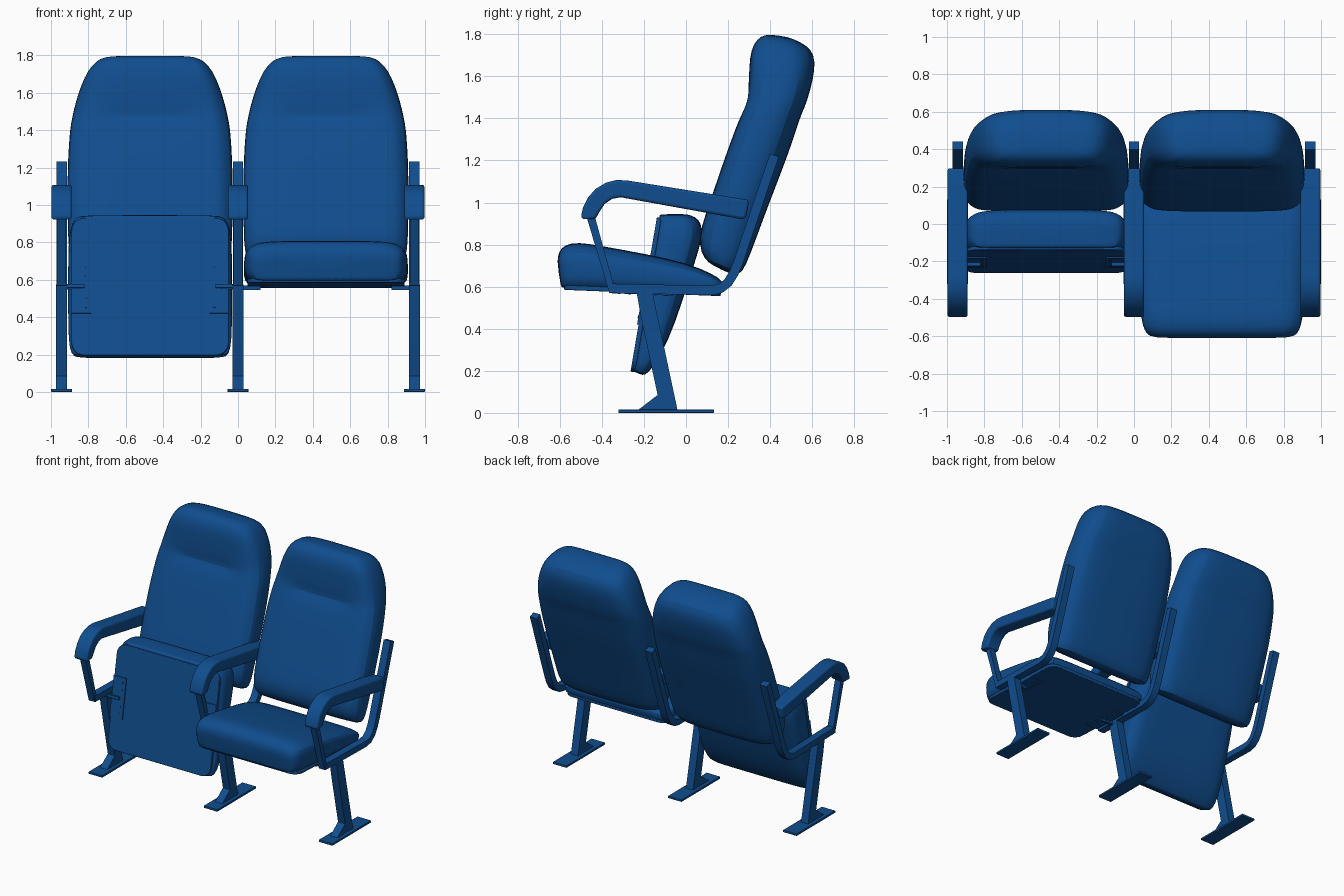
import bpy, bmesh, math
from mathutils import Matrix, Vector

cube = bpy.data.objects.get("Cube")
if cube:
    bpy.data.objects.remove(cube, do_unlink=True)

blue = bpy.data.materials.new("seat blue")
blue.use_nodes = True
blue.diffuse_color = (0.005, 0.075, 0.275, 1)
blue.node_tree.nodes["Principled BSDF"].inputs["Base Color"].default_value = blue.diffuse_color


def finish(name, bm, matrix=Matrix(), bevel=0, subsurf=0):
    bmesh.ops.recalc_face_normals(bm, faces=bm.faces)
    mesh = bpy.data.meshes.new(name)
    bm.to_mesh(mesh)
    bm.free()
    mesh.transform(matrix)
    mesh.materials.append(blue)
    mesh.shade_smooth()
    mesh.set_sharp_from_angle(angle=math.radians(40))
    ob = bpy.data.objects.new(name, mesh)
    bpy.context.collection.objects.link(ob)
    if bevel:
        mod = ob.modifiers.new("bevel", 'BEVEL')
        mod.width, mod.segments, mod.limit_method = bevel, 3, 'ANGLE'
        mod.angle_limit = math.radians(50)
    if subsurf:
        mod = ob.modifiers.new("smooth", 'SUBSURF')
        mod.levels = mod.render_levels = subsurf
    return ob


def prism(name, pts, lo, hi, axis='X', **kw):
    """Extrude a flat outline: (y, z) points along X or (x, y) points along Z."""
    bm = bmesh.new()
    rings = []
    for d in (lo, hi):
        rings.append([bm.verts.new((d, a, b) if axis == 'X' else (a, b, d)) for a, b in pts])
    n = len(pts)
    for i in range(n):
        j = (i + 1) % n
        bm.faces.new((rings[0][i], rings[0][j], rings[1][j], rings[1][i]))
    for ring in rings:
        bm.faces.new(ring)
    return finish(name, bm, **kw)


def rect(x0, x1, y0, y1, r=0):
    """Rectangle outline, with rounded corners if r is given."""
    if not r:
        return [(x0, y0), (x1, y0), (x1, y1), (x0, y1)]
    out = []
    corners = [(x1 - r, y1 - r), (x0 + r, y1 - r), (x0 + r, y0 + r), (x1 - r, y0 + r)]
    for k, (cx, cy) in enumerate(corners):
        for s in range(7):
            a = math.pi / 2 * (k + s / 6)
            out.append((cx + r * math.cos(a), cy + r * math.sin(a)))
    return out


def ribbon(path, width):
    """Outline of a strip of constant width along a (y, z) path."""
    pts = [Vector(p) for p in path]
    left, right = [], []
    for i, p in enumerate(pts):
        t = (pts[min(i + 1, len(pts) - 1)] - pts[max(i - 1, 0)]).normalized()
        n = Vector((-t.y, t.x)) * width / 2
        left.append(tuple(p + n))
        right.append(tuple(p - n))
    return left + right[::-1]


def loft(name, rows, n_a, n_b, matrix, shape=None):
    """Cushion skinned over rounded sections; each row is edge a, edge b, half width."""
    wide, deep = 16, 5
    square = [(-1 + 2 * i / wide, -1) for i in range(wide)]
    square += [(1, -1 + 2 * i / deep) for i in range(deep)]
    square += [(-u, -v) for u, v in square]
    bm = bmesh.new()
    rings = []
    for ya, za, yb, zb, half in rows:
        a, b = Vector((0, ya, za)), Vector((0, yb, zb))
        ring = []
        for u, v in square:
            n = n_a if v < 0 else n_b
            s = (abs(u) ** n + abs(v) ** n) ** (-1 / n)
            p = a.lerp(b, (1 + v * s) / 2)
            p.x = u * s * half
            if shape and v < 0:
                shape(p)
            ring.append(bm.verts.new(p))
        rings.append(ring)
    count = len(square)
    for r0, r1 in zip(rings, rings[1:]):
        for i in range(count):
            j = (i + 1) % count
            bm.faces.new((r0[i], r0[j], r1[j], r1[i]))
    bm.faces.new(rings[0])
    bm.faces.new(rings[-1])
    return finish(name, bm, matrix, subsurf=1)


def headrest_crease(p):
    side = min(1, max(0, (0.29 - abs(p.x)) / 0.1))
    p.y += 0.022 * side * math.exp(-((p.z - 1.475) / 0.028) ** 2)


# Backrest rows: front edge, rear edge, half width
back_rows = [
    (0.13, 0.70, 0.21, 0.66, 0.37), (0.085, 0.73, 0.255, 0.655, 0.415),
    (0.062, 0.80, 0.285, 0.70, 0.435), (0.07, 0.88, 0.33, 0.82, 0.44),
    (0.12, 1.02, 0.385, 0.97, 0.442), (0.18, 1.20, 0.455, 1.15, 0.442),
    (0.235, 1.35, 0.51, 1.30, 0.435), (0.265, 1.43, 0.54, 1.40, 0.427),
    (0.282, 1.475, 0.565, 1.455, 0.417), (0.292, 1.515, 0.582, 1.505, 0.408),
    (0.30, 1.60, 0.605, 1.59, 0.385), (0.303, 1.69, 0.615, 1.67, 0.352),
    (0.32, 1.755, 0.597, 1.73, 0.315), (0.355, 1.79, 0.54, 1.765, 0.27),
    (0.39, 1.80, 0.48, 1.79, 0.22)]

# Seat cushion rows: lower edge, upper edge, half width
seat_rows = [
    (0.165, 0.575, 0.17, 0.60, 0.36), (0.16, 0.57, 0.178, 0.625, 0.41),
    (0.12, 0.57, 0.13, 0.66, 0.432), (0, 0.575, 0, 0.715, 0.438),
    (-0.2, 0.582, -0.2, 0.757, 0.438), (-0.4, 0.59, -0.4, 0.793, 0.438),
    (-0.5, 0.592, -0.515, 0.813, 0.432), (-0.56, 0.595, -0.58, 0.798, 0.415),
    (-0.59, 0.596, -0.605, 0.765, 0.39), (-0.595, 0.60, -0.614, 0.72, 0.355)]

pivot = Vector((0, -0.207, 0.564))


def turn(degrees):
    return (Matrix.Translation(pivot) @ Matrix.Rotation(math.radians(degrees), 4, 'X')
            @ Matrix.Translation(-pivot))


# Two chairs: the right one has its seat folded up
for side, x, fold in (("right", -0.47, -97.4), ("left", 0.47, 0)):
    place = Matrix.Translation((x, 0, 0))
    loft(side + "_backrest", back_rows, 5, 3.5, place, headrest_crease)
    place = place @ turn(fold)
    loft(side + "_seat_cushion", seat_rows, 14, 5, place)
    under = place @ turn(-2.3)
    prism(side + "_seat_pan", rect(-0.42, 0.42, -0.58, 0.165, 0.07), 0.57, 0.592, 'Z',
          matrix=under, bevel=0.005)
    # Hinge plates, rivets and pins under the seat
    for m in (-1, 1):
        flip = under @ Matrix.Scale(m, 4, (1, 0, 0))
        y = pivot.y
        prism(side + "_hinge_plate", rect(0.317, 0.42, y - 0.145, y + 0.145), 0.563, 0.572, 'Z', matrix=flip)
        prism(side + "_hinge_pin", rect(0.35, 0.45, y - 0.009, y + 0.009), 0.545, 0.565, 'Z', matrix=flip)
        for k in (-0.11, -0.06, 0.06, 0.11):
            prism(side + "_rivet", rect(0.337, 0.349, y + k - 0.006, y + k + 0.006, 0.0055),
                  0.56, 0.564, 'Z', matrix=flip)

# Side profiles of the stand
leg = [(-0.235, 0.575), (-0.16, 0.575), (-0.04, 0.012), (-0.23, 0.012), (-0.135, 0.085), (-0.215, 0.46)]
rail = [(-0.36, 0.592), (0.12, 0.582), (0.165, 0.592), (0.2, 0.62), (0.228, 0.665),
        (0.25, 0.72), (0.42, 1.225)]
strut = [(-0.475, 0.94), (-0.435, 0.94), (-0.335, 0.575), (-0.365, 0.57)]
arm = [(0.3, 1.012), (-0.28, 1.105), (-0.33, 1.107), (-0.38, 1.095), (-0.43, 1.065), (-0.465, 1.025),
       (-0.49, 0.975), (-0.5, 0.93), (-0.49, 0.922), (-0.43, 0.922), (-0.415, 0.95), (-0.385, 0.995),
       (-0.35, 1.018), (-0.31, 1.025), (0.26, 0.922), (0.285, 0.925)]

# Three stands shared by the chairs
for side, x in (("right", -0.943), ("middle", 0), ("left", 0.943)):
    prism(side + "_foot", rect(x - 0.056, x + 0.056, -0.322, 0.132), 0, 0.016, 'Z', bevel=0.003)
    prism(side + "_leg", leg, x - 0.029, x + 0.029)
    prism(side + "_rail", ribbon(rail, 0.045), x - 0.028, x + 0.028)
    prism(side + "_arm_strut", strut, x - 0.024, x + 0.024)
    prism(side + "_armrest", arm, x - 0.054, x + 0.054, bevel=0.014)
    # Pivot bar joining the stand to the seat hinges
    prism(side + "_pivot_bar", rect(pivot.y - 0.012, pivot.y + 0.012, 0.548, 0.57),
          max(x - 0.09, -0.96), min(x + 0.09, 0.96))
